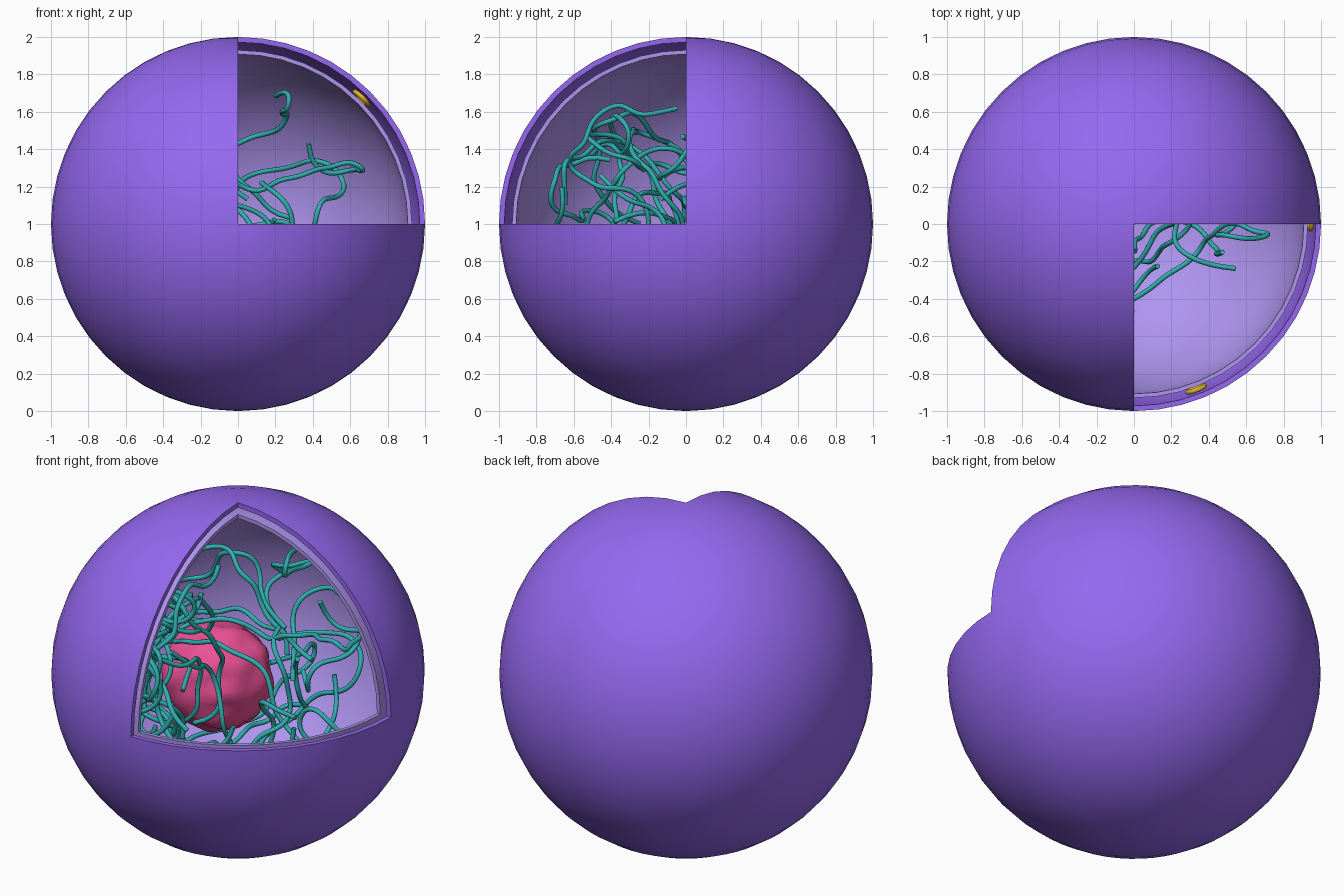
import bpy, bmesh, math, random
from mathutils import Vector, noise

if "Cube" in bpy.data.objects:
    bpy.data.objects.remove(bpy.data.objects["Cube"])

random.seed(11)
C = Vector((0, 0, 1))
NUC = Vector((-0.35, 0.31, -0.23))   # nucleolus offset from the centre


def material(name, rgb):
    m = bpy.data.materials.new(name)
    m.diffuse_color = (*rgb, 1)
    m.use_nodes = True
    m.node_tree.nodes["Principled BSDF"].inputs["Base Color"].default_value = m.diffuse_color
    return m


def add(name, data, mat):
    ob = bpy.data.objects.new(name, data)
    bpy.context.collection.objects.link(ob)
    ob.location = C
    data.materials.append(mat)
    return ob


def finish(name, bm, mat, angle=35):
    bmesh.ops.recalc_face_normals(bm, faces=bm.faces)
    me = bpy.data.meshes.new(name)
    bm.to_mesh(me)
    bm.free()
    ob = add(name, me, mat)
    bpy.ops.object.select_all(action='DESELECT')
    ob.select_set(True)
    bpy.context.view_layer.objects.active = ob
    bpy.ops.object.shade_smooth_by_angle(angle=math.radians(angle))
    return ob


def in_window(p, m=0.0):
    return p.x > -m and p.y < m and p.z > -m


# membrane: thick sphere with one octant removed and a flat rim
def membrane(name, r_out, r_in, mat):
    bm = bmesh.new()
    bmesh.ops.create_uvsphere(bm, u_segments=48, v_segments=24, radius=r_out)
    cut = [f for f in bm.faces if in_window(f.calc_center_median())]
    bmesh.ops.delete(bm, geom=cut, context='FACES')
    rim = [e for e in bm.edges if e.is_boundary]
    verts, faces = list(bm.verts), list(bm.faces)
    inner = {v: bm.verts.new(v.co * (r_in / r_out)) for v in verts}
    for f in faces:
        bm.faces.new([inner[v] for v in reversed(f.verts)])
    for e in rim:
        a, b = e.verts
        bm.faces.new((a, b, inner[b], inner[a]))
    return finish(name, bm, mat)


membrane("outer_membrane", 1.0, 0.972, material("violet", (0.30, 0.14, 0.87)))
membrane("inner_membrane", 0.93, 0.908, material("lavender", (0.43, 0.30, 0.87)))

# pore rings lying in the gap between the membranes
gold = material("gold", (0.75, 0.46, 0.03))
dirs = [Vector((0.66, 0.11, 0.674)), Vector((0.332, -0.882, -0.11)),
        Vector((0.942, 0.02, -0.11))]
N = 40
for i in range(N):
    z = 1 - (2 * i + 1) / N
    a = i * math.pi * (3 - math.sqrt(5))
    s = math.sqrt(1 - z * z)
    d = Vector((s * math.cos(a), s * math.sin(a), z))
    if not in_window(d, 0.27) and all(d.angle(k) > 0.25 for k in dirs[:3]):
        dirs.append(d)


def ring(bm, d, R=0.048, r=0.013, n=20, k=8):
    q = d.to_track_quat('Z', 'Y')
    grid = []
    for i in range(n):
        a = math.tau * i / n
        row = []
        for j in range(k):
            b = math.tau * j / k
            w = R + r * math.cos(b)
            p = Vector((w * math.cos(a), w * math.sin(a), r * math.sin(b)))
            row.append(bm.verts.new(d.normalized() * 0.949 + q @ p))
        grid.append(row)
    for i in range(n):
        for j in range(k):
            g, h = grid[i], grid[(i + 1) % n]
            bm.faces.new((g[j], h[j], h[(j + 1) % k], g[(j + 1) % k]))


bm = bmesh.new()
for d in dirs:
    ring(bm, d)
finish("pore_rings", bm, gold, 60)

# nucleolus: lumpy ball
bm = bmesh.new()
bmesh.ops.create_icosphere(bm, subdivisions=4, radius=1)
for v in bm.verts:
    v.co = NUC + v.co * 0.295 * (1 + 0.10 * noise.noise(v.co * 2.6 + Vector((3, 1, 7))))
finish("nucleolus", bm, material("pink", (0.83, 0.08, 0.30)))


# chromatin: wandering threads that avoid the window and the nucleolus
def allowed(p):
    return (p.length < 0.77 and not in_window(p, 0.02)
            and (p - NUC).length > 0.33)


def rand_dir():
    return Vector([random.gauss(0, 1) for _ in range(3)]).normalized()


cu = bpy.data.curves.new("chromatin_threads", 'CURVE')
cu.dimensions = '3D'
cu.bevel_depth = 0.0135
cu.bevel_resolution = 2
cu.resolution_u = 4
cu.use_fill_caps = True
for t in range(28):
    p = rand_dir() * random.uniform(0.3, 0.7)
    while not allowed(p):
        p = rand_dir() * random.uniform(0.3, 0.7)
    d, pts = rand_dir(), [p]
    for step in range(18):
        for attempt in range(40):
            nd = (d + rand_dir() * (0.85 + 0.05 * attempt)).normalized()
            q = p + nd * 0.115
            if allowed(q):
                p, d = q, nd
                pts.append(p)
                break
    sp = cu.splines.new('NURBS')
    sp.points.add(len(pts) - 1)
    for pt, co in zip(sp.points, pts):
        pt.co = (*co, 1)
    sp.order_u = 4
    sp.use_endpoint_u = True
    sp.use_smooth = True
add("chromatin_threads", cu, material("teal", (0.03, 0.43, 0.43)))
